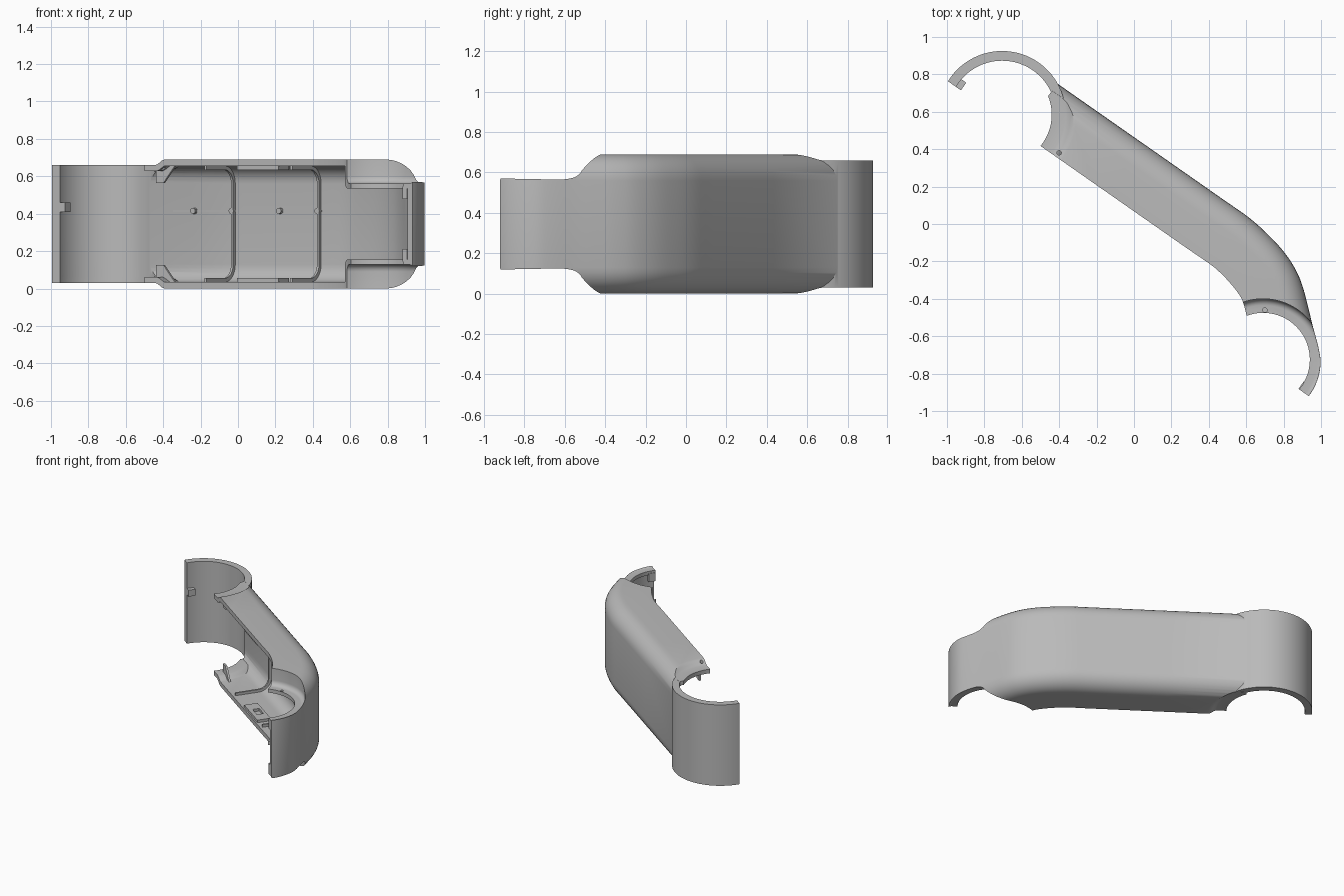
import bpy, bmesh, math
from mathutils import Vector

if "Cube" in bpy.data.objects:
    bpy.data.objects.remove(bpy.data.objects["Cube"])

H, R, WALL = 0.69, 0.13, 0.035            # body height, edge fillet, wall thickness
C1, C2 = Vector((-0.705, 0.585)), Vector((0.69, -0.725))   # joint centres
U, V = Vector((0.82, -0.573)).normalized(), Vector((0.573, 0.82)).normalized()

grey = bpy.data.materials.new("mid_grey")
grey.diffuse_color = (0.49, 0.49, 0.49, 1)
grey.use_nodes = True
grey.node_tree.nodes["Principled BSDF"].inputs["Base Color"].default_value = grey.diffuse_color


def at(u, v, c=C1):
    return c + U * u + V * v


def finish(bm, name):
    bmesh.ops.recalc_face_normals(bm, faces=bm.faces[:])
    me = bpy.data.meshes.new(name)
    bm.to_mesh(me)
    bm.free()
    ob = bpy.data.objects.new(name, me)
    bpy.context.collection.objects.link(ob)
    me.materials.append(grey)
    return ob


def bridge(sections, name):
    """Closed solid through equal-length rings of points."""
    bm = bmesh.new()
    rings = [[bm.verts.new(p) for p in s] for s in sections]
    n = len(rings[0])
    for a, b in zip(rings, rings[1:]):
        for i in range(n):
            j = (i + 1) % n
            bm.faces.new((a[i], a[j], b[j], b[i]))
    bm.faces.new(rings[0])
    bm.faces.new(rings[-1])
    return finish(bm, name)


def prism(pts, z0, z1, name):
    return bridge([[(p[0], p[1], z) for p in pts] for z in (z0, z1)], name)


def block(u0, u1, v0, v1, z0, z1, name, c=C1):
    return prism([at(u0, v0, c), at(u1, v0, c), at(u1, v1, c), at(u0, v1, c)], z0, z1, name)


def revolve(profile, c, name, n=96):
    return bridge([[(c.x + r * math.cos(k * math.tau / n), c.y + r * math.sin(k * math.tau / n), z)
                    for k in range(n)] for r, z in profile], name)


def cyl(c, r, z0, z1, name, n=96):
    return revolve([(r, z0), (r, z1)], c, name, n)


def boolean(ob, other, op='DIFFERENCE'):
    m = ob.modifiers.new("cut", 'BOOLEAN')
    m.operation, m.object, m.solver = op, other, 'EXACT'
    bpy.context.view_layer.objects.active = ob
    bpy.ops.object.modifier_apply(modifier=m.name)
    bpy.data.objects.remove(other)


def section(inner, outer, t):
    """Channel cross-section inset by t, with rounded outer corners."""
    d = (inner - outer).normalized()
    r = R - t
    reach = 0.02 if inner.y < -0.3 else 0.06
    front = inner + d * (reach if t else 0)
    back = outer + d * t
    pts = [(front.x, front.y, H - t)]
    for k in range(9):
        a = math.pi / 2 * (1 - k / 8)
        p = back + d * (r - r * math.cos(a))
        pts.append((p.x, p.y, H - R + r * math.sin(a)))
    return pts + [(x, y, H - z) for x, y, z in reversed(pts)]


# Stations along the arm: opening edge and outer back edge
stations = [(at(0.12, -0.02), at(0.12, 0.305)), (at(0.7, -0.02), at(0.7, 0.305)),
            (at(1.2, -0.02), at(1.22, 0.305))]
bend = [(0.40, -0.21, 0.62, 0.03), (0.45, -0.25, 0.73, -0.07), (0.50, -0.30, 0.81, -0.16),
        (0.55, -0.36, 0.87, -0.255), (0.58, -0.41, 0.905, -0.345), (0.60, -0.48, 0.93, -0.44),
        (0.62, -0.55, 0.957, -0.55), (0.65, -0.65, 0.986, -0.66), (0.67, -0.71, 0.998, -0.74),
        (0.675, -0.74, 0.985, -0.82), (0.675, -0.77, 0.955, -0.89), (0.67, -0.80, 0.91, -0.95)]
stations += [(Vector(b[:2]), Vector(b[2:])) for b in bend]


def spline(p):
    out = []
    for i in range(len(p) - 1):
        a, b, c, d = p[max(i - 1, 0)], p[i], p[i + 1], p[min(i + 2, len(p) - 1)]
        for k in range(4 if i > 1 else 1):
            t = k / 4
            out.append(0.5 * (2 * b + (c - a) * t + (2 * a - 5 * b + 4 * c - d) * t * t
                              + (3 * b - a - 3 * c + d) * t ** 3))
    return out + [p[-1]]


path = list(zip(spline([s[0] for s in stations]), spline([s[1] for s in stations])))


def elbow_recess(t, top):
    """Coved circular step around the elbow joint."""
    prof = [(0.29 + t + 0.035 * math.sin(a), 0.60 - t - 0.038 * math.cos(a))
            for a in (math.pi / 12 * k for k in range(7))] + [(0.325 + t, 0.9)]
    return revolve([(r, z if top else H - z) for r, z in prof], C2, "elbow_recess")


def shoulder_recess(t, top):
    """Shallow blended step around the shoulder ring."""
    prof = [(0.335, 0.66), (0.35, 0.665), (0.365, 0.675), (0.38, 0.685), (0.40, 0.6905), (0.41, 0.9)]
    return revolve([(r + t * 0.3, z - t if z < 0.8 else z) if top else
                    (r + t * 0.3, H - z + t if z < 0.8 else H - z) for r, z in prof],
                   C1, "shoulder_recess")


def arm(t, name):
    rows = list(path)
    if t:                                  # inner volume runs past the shoulder end
        rows[0] = (at(0.0, -0.02), at(0.0, 0.305))
    ob = bridge([section(i, o, t) for i, o in rows], name)
    for top in (True, False):
        boolean(ob, elbow_recess(t * 0.8, top))
        boolean(ob, shoulder_recess(t * 0.9, top))
    return ob


# Main cover: arm body plus shoulder ring, hollowed
cover = arm(0, "arm_cover")
boolean(cover, cyl(C1, 0.34, 0.0305, 0.6595, "ring"), 'UNION')
boolean(cover, arm(WALL, "hollow"))
boolean(cover, cyl(C1, 0.288, 0.065, 0.625, "ring_bore"))
half_bore = cyl(C1, 0.288, -0.2, 0.9, "ring_bore_ends")
boolean(half_bore, block(0.145, 1, -0.9, 0.9, -0.5, 1.2, "trim"))
boolean(cover, half_bore)
boolean(cover, cyl(C1, 0.265, -0.2, 0.9, "plate_bore"))
boolean(cover, cyl(C2, 0.25, -0.2, 0.9, "elbow_bore"))
boolean(cover, block(-1, 0.6, -0.9, -0.02, -0.2, 0.9, "front_trim"))
boolean(cover, block(-1, 1, -0.9, -0.02, -0.2, 0.9, "end_trim", C2))
for hole in (at(0.367, 0.007), Vector((0.70, -0.46))):
    boolean(cover, cyl(hole, 0.012, 0.5, 0.9, "screw_hole", 16))

# Thin stiffening ribs following the inside of the channel
for n, u in enumerate((0.64, 1.2)):
    def slab(t, u0, u1):
        return bridge([section(at(k, -0.02), at(k, 0.305), t) for k in (u0, u1)], "rib")
    rib = slab(0.025, u, u + 0.014)
    rib.name = "inner_rib_%d" % n
    boolean(rib, slab(0.055, u - 0.02, u + 0.04))
    boolean(rib, block(0, 2, -0.3, 0.0, -0.2, 0.9, "trim"))

# Latch frames, gussets and lugs, mirrored top and bottom
for side in ("lower", "upper"):
    def zz(a, b):
        return (a, b) if side == "lower" else (H - b, H - a)
    frame = block(0.86, 1.13, -0.01, 0.09, *zz(0.025, 0.055), side + "_latch_frame")
    boolean(frame, block(0.95, 1.04, 0.02, 0.07, -0.2, 0.9, "window"))
    tri = [(0.30, 0.05), (0.43, 0.025), (0.35, 0.125), (0.30, 0.125)]
    bridge([[(*at(u, v), z if side == "lower" else H - z) for u, z in tri]
            for v in (0.035, 0.05)], side + "_gusset")
    block(0.245, 0.275, -0.02, 0.03, *zz(0.145, 0.21), side + "_elbow_lug", C2)

# Small clip on the shoulder ring end
block(-0.295, -0.255, -0.02, 0.03, 0.41, 0.46, "ring_clip")

# Locating pegs and parting seam on the back wall
for n, u in enumerate((0.39, 0.64, 0.95, 1.2)):
    bridge([[(*at(u + 0.016 * math.cos(a), v), 0.415 + 0.016 * math.sin(a))
             for a in (math.tau * k / 12 for k in range(12))] for v in (0.25, 0.28)],
           "peg_%d" % n)
block(0.25, 1.22, 0.265, 0.275, 0.412, 0.418, "wall_seam")

# Smooth shading with crisp edges
for ob in bpy.data.objects:
    bpy.ops.object.select_all(action='DESELECT')
    ob.select_set(True)
    bpy.context.view_layer.objects.active = ob
    bpy.ops.object.shade_smooth_by_angle(angle=math.radians(30))
